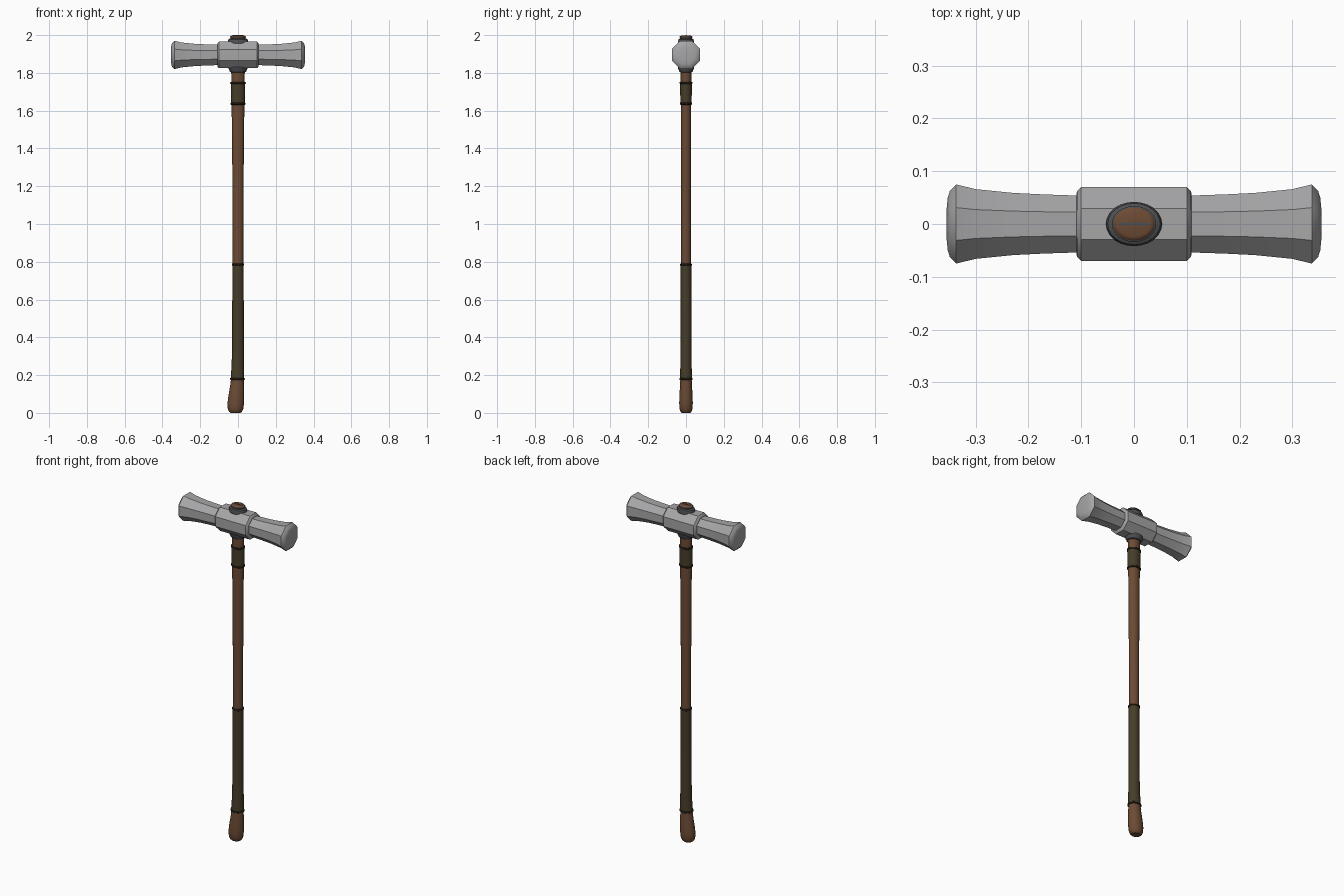
import bpy, bmesh, math
from mathutils import Matrix

cube = bpy.data.objects.get("Cube")
if cube:
    bpy.data.objects.remove(cube, do_unlink=True)


def material(name, rgb, rough=0.6):
    m = bpy.data.materials.new(name)
    m.use_nodes = True
    m.diffuse_color = (*rgb, 1)
    bsdf = m.node_tree.nodes["Principled BSDF"]
    bsdf.inputs["Base Color"].default_value = (*rgb, 1)
    bsdf.inputs["Roughness"].default_value = rough
    return m


STEEL = material("steel", (0.38, 0.38, 0.39))
DARK = material("dark iron", (0.075, 0.08, 0.085))
WOOD = material("brown wood", (0.15, 0.07, 0.035))
LEATHER = material("olive leather", (0.062, 0.047, 0.022))
CORD = material("dark cord", (0.03, 0.022, 0.012))


def loft(name, sections, sides, mat, matrix=Matrix(), turn=0.0):
    """Skin elliptical sections (height, centre x, radius x, radius y)."""
    bm = bmesh.new()
    rings = []
    for z, cx, rx, ry in sections:
        angles = [2 * math.pi * (i + turn) / sides for i in range(sides)]
        rings.append([bm.verts.new((cx + rx * math.cos(a), ry * math.sin(a), z))
                      for a in angles])
    for low, high in zip(rings, rings[1:]):
        for i in range(sides):
            j = (i + 1) % sides
            bm.faces.new((low[i], low[j], high[j], high[i]))
    bm.faces.new(rings[0][::-1])
    bm.faces.new(rings[-1])
    bm.transform(matrix)
    bmesh.ops.recalc_face_normals(bm, faces=bm.faces[:])
    mesh = bpy.data.meshes.new(name)
    bm.to_mesh(mesh)
    bm.free()
    mesh.materials.append(mat)
    ob = bpy.data.objects.new(name, mesh)
    bpy.context.collection.objects.link(ob)
    bpy.ops.object.select_all(action="DESELECT")
    ob.select_set(True)
    bpy.context.view_layer.objects.active = ob
    bpy.ops.object.shade_smooth_by_angle(angle=math.radians(35))
    return ob


# Handle outline: height, centre x, radius x, radius y
SHAFT = [(0.0, -0.013, 0.026, 0.022), (0.006, -0.013, 0.034, 0.029),
         (0.02, -0.013, 0.041, 0.034), (0.05, -0.012, 0.044, 0.036),
         (0.09, -0.009, 0.042, 0.035), (0.14, -0.005, 0.037, 0.032),
         (0.18, -0.003, 0.034, 0.03), (0.25, -0.001, 0.031, 0.028),
         (0.36, 0, 0.029, 0.027), (0.78, 0, 0.028, 0.026),
         (1.1, 0, 0.029, 0.026), (1.4, 0, 0.031, 0.026),
         (1.64, 0, 0.034, 0.027), (1.82, 0, 0.036, 0.029)]


def section_at(z, extra=0.0):
    for a, b in zip(SHAFT, SHAFT[1:]):
        if a[0] <= z <= b[0]:
            t = (z - a[0]) / (b[0] - a[0])
            _, cx, rx, ry = (p + (q - p) * t for p, q in zip(a, b))
            return (z, cx, rx + extra, ry + extra)


loft("handle", SHAFT, 24, WOOD)


# Leather wraps follow the handle, with a cord band at each end
def wrap(name, low, high, extra):
    inner = [s[0] for s in SHAFT if low < s[0] < high]
    loft(name, [section_at(z, extra) for z in [low, *inner, high]], 24, LEATHER)
    for label, z in (("lower", low), ("upper", high)):
        band = [section_at(z + dz, extra + e) for dz, e in
                ((-0.006, -0.001), (-0.003, 0.003), (0.003, 0.003), (0.006, -0.001))]
        loft(f"{name}_{label}_band", band, 24, CORD)


wrap("grip_wrap", 0.18, 0.785, 0.002)
wrap("neck_wrap", 1.637, 1.747, 0.003)

# Octagonal head: distance along x and distance from axis to flat
AXIS_Z = 1.895
ALONG_X = Matrix.Translation((0, 0, AXIS_Z)) @ Matrix.Rotation(math.pi / 2, 4, "Y")


def octagon(name, profile, side=1):
    k = 1 / math.cos(math.pi / 8)
    return loft(name, [(x * side, 0, r * k, r * k) for x, r in profile],
                8, STEEL, ALONG_X, turn=0.5)


octagon("head_block", [(-0.109, 0.057), (-0.108, 0.062), (-0.1, 0.07),
                       (0.1, 0.07), (0.108, 0.062), (0.109, 0.057)])
ARM = [(0.08, 0.053), (0.11, 0.054), (0.17, 0.056), (0.23, 0.059), (0.3, 0.066),
       (0.337, 0.075), (0.349, 0.063), (0.353, 0.05), (0.355, 0.03)]
for label, side in (("left", 1), ("right", -1)):
    octagon(f"{label}_striking_arm", ARM, side)

# Iron collars under and over the head
loft("lower_collar", [(z, 0, r, r - 0.008) for z, r in
                      ((1.803, 0.037), (1.806, 0.043), (1.815, 0.046),
                       (1.822, 0.05), (1.832, 0.051))], 24, DARK)
loft("upper_collar", [(z, 0, r, r - 0.011) for z, r in
                      ((1.955, 0.053), (1.97, 0.053), (1.978, 0.05),
                       (1.983, 0.042))], 24, DARK)

# Handle tip with its wedge
loft("handle_tip", [(z, 0, r, r - 0.008) for z, r in
                    ((1.96, 0.036), (1.984, 0.04), (1.992, 0.04),
                     (1.996, 0.037), (1.998, 0.032))], 24, WOOD)
loft("tip_band", [(z, 0, r, r - 0.008) for z, r in
                  ((1.986, 0.039), (1.988, 0.042), (1.991, 0.042),
                   (1.993, 0.039))], 24, DARK)
bpy.ops.mesh.primitive_cube_add(size=1, location=(0, 0, 1.995))
wedge = bpy.context.object
wedge.name = "wedge"
wedge.scale = (0.056, 0.006, 0.01)
wedge.data.materials.append(DARK)
